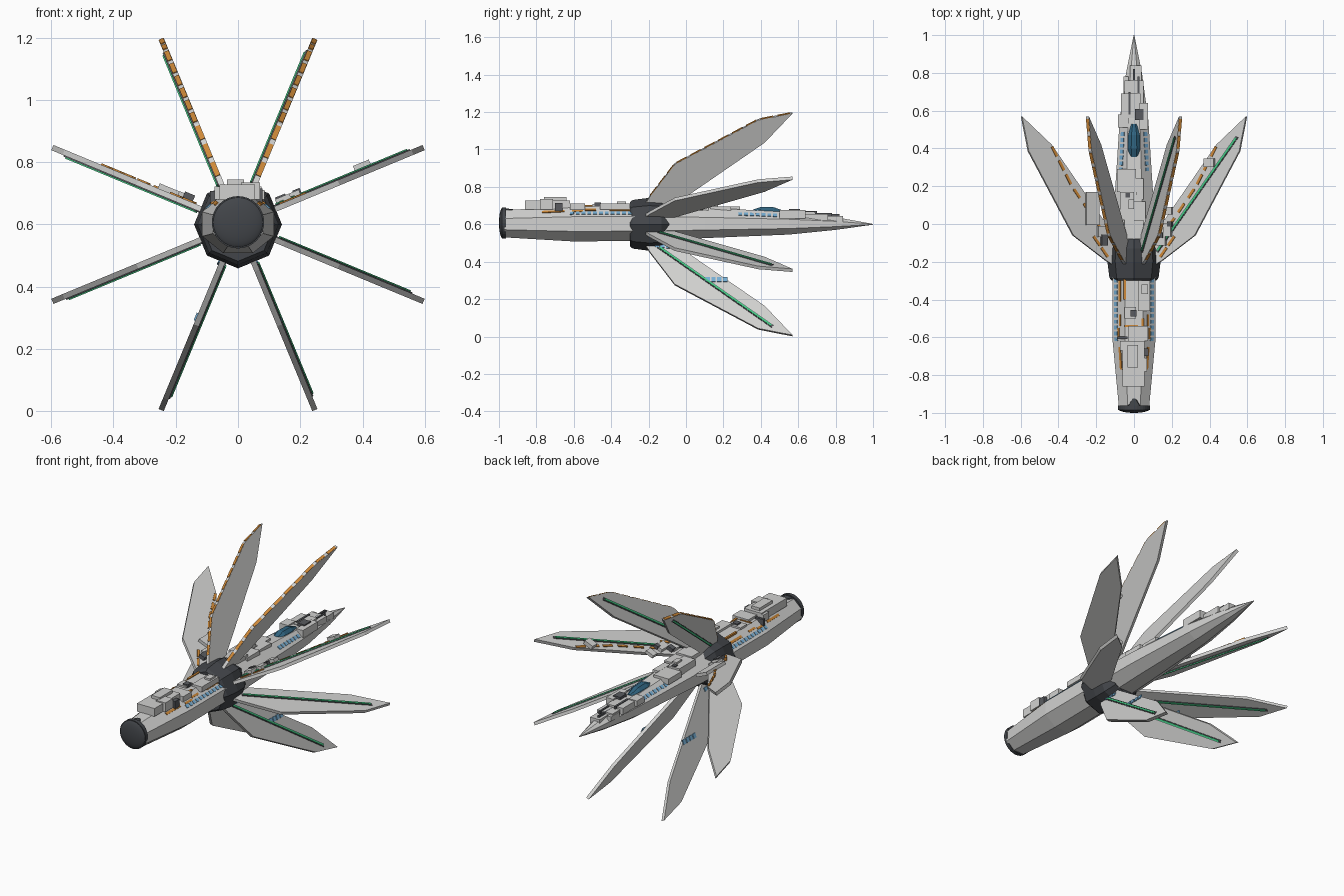
import bpy, bmesh, math
from mathutils import Matrix, Vector

if "Cube" in bpy.data.objects:
    bpy.data.objects.remove(bpy.data.objects["Cube"])

ZC = 0.60  # height of the ship's long axis


def material(name, r, g, b):
    m = bpy.data.materials.new(name)
    m.diffuse_color = (r, g, b, 1)
    m.use_nodes = True
    m.node_tree.nodes["Principled BSDF"].inputs["Base Color"].default_value = m.diffuse_color
    return m


HULL = material("hull_grey", 0.64, 0.64, 0.63)
DARK = material("collar_dark", 0.055, 0.06, 0.068)
TRIM = material("trim_grey", 0.10, 0.105, 0.115)
ORANGE = material("marking_orange", 0.62, 0.25, 0.04)
BLUE = material("window_blue", 0.18, 0.43, 0.67)
GREEN = material("glow_green", 0.06, 0.60, 0.24)
GLASS = material("canopy_blue", 0.03, 0.13, 0.22)


def finish(name, bm, mat):
    bmesh.ops.recalc_face_normals(bm, faces=bm.faces)
    me = bpy.data.meshes.new(name)
    bm.to_mesh(me)
    bm.free()
    me.materials.append(mat)
    ob = bpy.data.objects.new(name, me)
    bpy.context.collection.objects.link(ob)
    return ob


def loft(name, mat, rings):
    bm = bmesh.new()
    vs = [[bm.verts.new(p) for p in ring] for ring in rings]
    n = len(vs[0])
    for a, b in zip(vs, vs[1:]):
        for i in range(n):
            j = (i + 1) % n
            bm.faces.new((a[i], a[j], b[j], b[i]))
    bm.faces.new(vs[0])
    bm.faces.new(vs[-1])
    return finish(name, bm, mat)


def add_box(bm, mat, center, size):
    m = mat @ Matrix.Translation(center) @ Matrix.Diagonal((*size, 1))
    bmesh.ops.create_cube(bm, size=1, matrix=m)


def boxes(name, mat, items):
    """items: x0, x1, y0, y1, z0, z1"""
    bm = bmesh.new()
    for x0, x1, y0, y1, z0, z1 in items:
        add_box(bm, Matrix(), ((x0 + x1) / 2, (y0 + y1) / 2, (z0 + z1) / 2),
                (x1 - x0, y1 - y0, z1 - z0))
    return finish(name, bm, mat)


# --- fuselage: flat-sided octagon, y / half width / top / bottom
STATIONS = [(-0.97, .08, .675, .53), (-0.6, .115, .698, .508), (-0.2, .115, .698, .512),
            (0.1, .105, .69, .526), (0.55, .076, .665, .545), (0.8, .042, .638, .57),
            (1.0, .002, .602, .598)]
OCT = [(1, .414), (.414, 1), (-.414, 1), (-1, .414), (-1, -.414), (-.414, -1), (.414, -1), (1, -.414)]


def section(y):
    for a, b in zip(STATIONS, STATIONS[1:]):
        if y <= b[0]:
            t = (y - a[0]) / (b[0] - a[0])
            return [a[k] + (b[k] - a[k]) * t for k in (1, 2, 3)]


def ring_at(y):
    w, top, bot = section(y)
    return [(x * w, y, ZC + z * ((top - ZC) if z > 0 else (ZC - bot))) for x, z in OCT]


loft("fuselage", HULL, [ring_at(s[0]) for s in STATIONS])


def facet_plates(name, mat, items):
    """Thin plates on the sloping upper facets: side, y0, y1, t (0 low - 1 high), width"""
    bm = bmesh.new()
    for side, y0, y1, t, width in items:
        def p(y, u):
            r = ring_at(y)
            v = Vector(r[0]).lerp(Vector(r[1]), u)
            return Vector((v.x * side, v.y, v.z))
        ym = (y0 + y1) / 2
        ax = (p(y1, t) - p(y0, t)).normalized()
        up = p(ym, 1) - p(ym, 0)
        nrm = ax.cross(up).normalized()
        up = nrm.cross(ax)
        m = Matrix((ax, up, nrm)).transposed().to_4x4()
        m.translation = p(ym, t)
        add_box(bm, m, (0, 0, 0), (y1 - y0, width, .008))
    return finish(name, bm, mat)


# --- hull windows and markings
win, marks = [], []
for s in (-1, 1):
    win += [(s, -.62 + i * .031, -.60 + i * .031, .3, .02) for i in range(11)]
    win += [(s, .28 + i * .031, .30 + i * .031, .45, .022) for i in range(7)]
    marks += [(s, -.77, -.65, .55, .014), (s, -.61, -.55, .5, .012), (s, -.54, -.48, .62, .012),
              (s, -.41, -.30, .6, .014), (s, .57, .61, .5, .016)]
facet_plates("hull_windows", BLUE, win)
facet_plates("hull_markings", ORANGE, marks)
boxes("deck_markings", ORANGE, [(-.055, -.043, -.40, -.29, .69, .703), (-.05, .02, -.545, -.535, .69, .703),
                                (.04, .052, -.58, -.50, .69, .703)])

# --- engine: short ring and shallow smooth dome
circ = [(math.cos(i * math.pi / 16), math.sin(i * math.pi / 16)) for i in range(32)]
loft("engine_ring", DARK, [[(c * r, y, ZC + .007 + s * r) for c, s in circ]
                           for y, r in ((-.985, .084), (-.962, .084))])
dome = loft("engine_dome", DARK, [[(c * .084 * math.sin(a), -.978 - .022 * math.cos(a), ZC + .007 + s * .084 * math.sin(a))
                                   for c, s in circ] for a in [.05 + k * .19 for k in range(9)]])
for f in dome.data.polygons:
    f.use_smooth = True
loft("engine_top_wedge", DARK, [[(-.045, -.965, .66), (.045, -.965, .66), (.03, -.965, .684), (-.03, -.965, .684)],
                                [(-.01, -.925, .66), (.01, -.925, .66), (.008, -.925, .682), (-.008, -.925, .682)]])

# --- wing collar: octagon with corners on the axes
loft("wing_collar", DARK, [[(r * math.cos(k * math.pi / 4), y, ZC + r * math.sin(k * math.pi / 4)) for k in range(8)]
                           for y, r in ((-.30, .118), (-.285, .130), (-.20, .141), (-.13, .137), (-.07, .10))])

# --- raised deck plates and blocks on the spine
boxes("rear_deck_blocks", HULL, [
    (-.06, .055, -.86, -.62, .68, .728), (-.035, .02, -.76, -.64, .70, .745), (.01, .07, -.78, -.71, .68, .735),
    (-.03, .075, -.62, -.54, .68, .712), (-.075, -.01, -.67, -.62, .68, .722), (.02, .085, -.46, -.30, .68, .711),
    (-.05, .01, -.50, -.44, .68, .708), (.04, .075, -.37, -.32, .70, .722)])
boxes("mid_deck_blocks", HULL, [
    (-.09, .01, .17, .29, .66, .694), (-.075, .0, .02, .17, .66, .705), (.0, .06, .0, .12, .66, .70),
    (-.05, .05, -.08, .02, .67, .712), (.01, .05, .13, .24, .66, .695), (-.03, .0, .08, .13, .68, .715)])
boxes("nose_plates", HULL, [
    (-.085, -.03, .51, .58, .64, .674), (-.07, .035, .56, .69, .63, .668), (-.05, .05, .62, .76, .62, .656),
    (-.022, .04, .72, .84, .61, .645), (.03, .075, .50, .64, .63, .676), (-.055, -.03, .70, .78, .62, .648)])
boxes("deck_vents", TRIM, [
    (-.09, -.035, -.61, -.595, .67, .708), (.052, .078, -.70, -.66, .67, .715), (-.018, .014, -.49, -.455, .69, .716),
    (.004, .05, .55, .61, .64, .683), (-.03, -.018, .58, .70, .64, .672), (.018, .028, .63, .78, .63, .661),
    (-.005, .005, .68, .82, .62, .656), (-.045, -.02, .14, .165, .69, .710)])

# --- canopy
loft("canopy", GLASS, [[(x * w, y, .655 + h * z) for x, z in ((1, 0), (.85, .6), (.4, 1), (-.4, 1), (-.85, .6), (-1, 0))]
                       for y, w, h in ((.355, .03, .022), (.40, .037, .038), (.47, .034, .036), (.53, .018, .015))])

# --- eight swept wings, outline in (radius, y)
OUTLINE = [(.09, -.235), (.16, -.195), (.35, -.06), (.606, .386), (.645, .57), (.475, .42), (.11, -.07), (.08, -.12)]
T = .009  # half thickness


def wing_matrix(deg):
    a = math.radians(deg)
    c, s = math.cos(a), math.sin(a)
    return Matrix(((c, 0, -s, 0), (0, 1, 0, 0), (s, 0, c, ZC), (0, 0, 0, 1)))


def wing_strip(bm, m, p, q, width, height, n, dashes=1, fill=1.0):
    """Strip from p to q in wing coordinates at normal offset n, optionally dashed"""
    p, q = Vector((*p, n)), Vector((*q, n))
    d = q - p
    rot = Matrix.Rotation(math.atan2(d.y, d.x), 4, 'Z')
    for i in range(dashes):
        c = p + d * (i + .5) / dashes
        add_box(bm, m @ Matrix.Translation(c) @ rot, (0, 0, 0), (d.length / dashes * fill, width, height))


glow, groove, dash, pane, pods, vents = (bmesh.new() for _ in range(6))
for k in range(8):
    deg = 22.5 + 45 * k
    m = wing_matrix(deg)
    loft("wing_%d" % (k + 1), HULL, [[m @ Vector((r, y, n)) for r, y in OUTLINE] for n in (-T, T)])
    wing_strip(glow, m, (.14, -.14), (.59, .455), .010, .010, T + .003)
    wing_strip(groove, m, (.135, -.147), (.595, .462), .017, .006, T + .001)
    if k in (1, 2):  # upper wings: marked along the outer edge
        for a, b, cnt in ((1, 2, 3), (2, 3, 6), (3, 4, 2)):
            wing_strip(dash, m, OUTLINE[a], OUTLINE[b], .006, .016, 0, cnt, .72)
    if k in (0, 3):  # side wings: marked on the upper face
        n = (T + .002) * (1 if k == 0 else -1)
        wing_strip(dash, m, (.48, .42), (.36, .20), .014, .006, n, 3, .7)
        wing_strip(dash, m, (.36, .20), (.19, -.03), .014, .006, n, 3, .6)
        wing_strip(dash, m, (.24, -.06), (.15, -.18), .014, .006, n, 2, .8)
    if k in (5, 6):  # lower wings: window rows
        n = (T + .002) * (1 if k == 6 else -1)
        wing_strip(pane, m, (.325, .10), (.325, .225), .026, .006, n, 4, .75)
        wing_strip(pane, m, (.125, -.17), (.135, -.08), .02, .006, n, 3, .7)

# --- equipment blocks on the two upper side wings
right, left = wing_matrix(22.5), wing_matrix(157.5)
add_box(pods, right, (.44, .325, T + .010), (.055, .045, .026))
add_box(pods, right, (.20, .07, T + .008), (.05, .04, .02))
add_box(pods, right, (.20, -.03, T + .009), (.045, .07, .022))
add_box(pods, right, (.165, -.09, T + .009), (.05, .05, .022))
add_box(pods, left, (.245, .083, -T - .008), (.075, .175, .018))
add_box(pods, left, (.19, -.04, -T - .008), (.05, .06, .02))
add_box(vents, right, (.16, -.06, T + .014), (.035, .03, .022))
add_box(vents, right, (.215, .0, T + .014), (.025, .025, .02))
add_box(vents, left, (.18, -.085, -T - .013), (.035, .06, .022))

finish("wing_glow_strips", glow, GREEN)
finish("wing_glow_grooves", groove, TRIM)
finish("wing_markings", dash, ORANGE)
finish("wing_windows", pane, BLUE)
finish("wing_equipment", pods, HULL)
finish("wing_vents", vents, TRIM)
